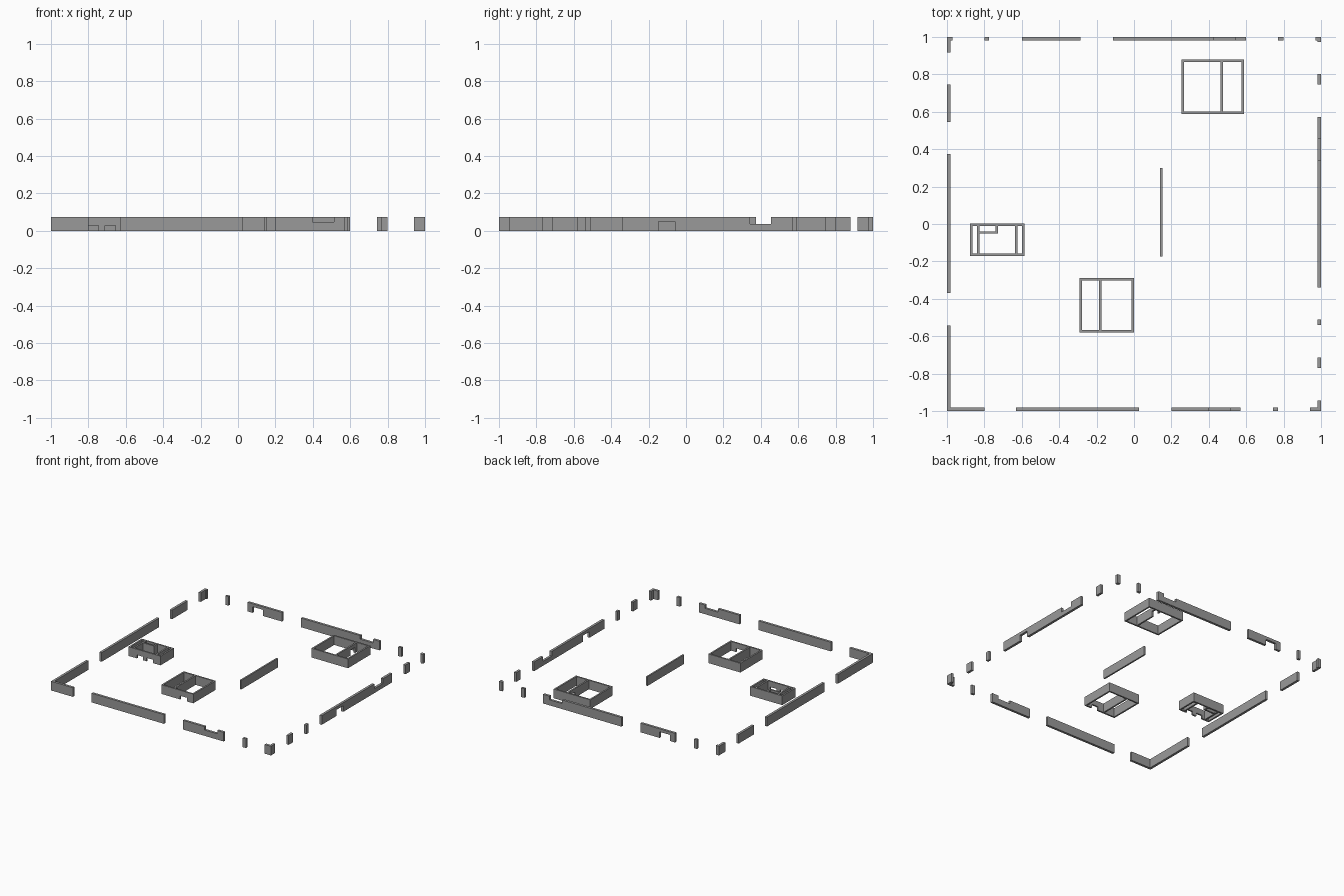
import bpy, bmesh

if "Cube" in bpy.data.objects:
    bpy.data.objects.remove(bpy.data.objects["Cube"])

H = 0.075   # wall height
T = 0.02    # perimeter thickness
t = 0.013   # house wall thickness

stone = bpy.data.materials.new("dark_grey")
stone.diffuse_color = (0.32, 0.32, 0.32, 1)
stone.use_nodes = True
stone.node_tree.nodes["Principled BSDF"].inputs["Base Color"].default_value = stone.diffuse_color


def wall(name, axis, a, b, pos, thick, doors=(), notches=()):
    """Extrude a wall elevation. doors: (from, to, top); notches: (from, to, sill)."""
    prof = [(a, 0)]
    for s, e, z in sorted(doors):
        prof += [(s, 0), (s, z), (e, z), (e, 0)]
    prof += [(b, 0), (b, H)]
    for s, e, z in sorted(notches, reverse=True):
        prof += [(e, H), (e, z), (s, z), (s, H)]
    prof.append((a, H))
    bm = bmesh.new()
    verts = [bm.verts.new((u, pos, z) if axis == 'x' else (pos, u, z)) for u, z in prof]
    face = bm.faces.new(verts)
    ext = bmesh.ops.extrude_face_region(bm, geom=[face])
    off = (0, thick, 0) if axis == 'x' else (thick, 0, 0)
    bmesh.ops.translate(bm, vec=off,
                        verts=[g for g in ext['geom'] if isinstance(g, bmesh.types.BMVert)])
    bmesh.ops.recalc_face_normals(bm, faces=bm.faces)
    me = bpy.data.meshes.new(name)
    bm.to_mesh(me)
    bm.free()
    me.materials.append(stone)
    bpy.context.collection.objects.link(bpy.data.objects.new(name, me))


def run(name, axis, pos, segs, doors=(), notches=()):
    """A broken perimeter wall; openings go to the segment that contains them."""
    for i, (a, b) in enumerate(segs):
        wall(f"{name}_{i + 1}", axis, a, b, pos, T,
             [d for d in doors if a < d[0] < b], [n for n in notches if a < n[0] < b])


def house(name, x0, x1, y0, y1, front_doors=()):
    wall(name + "_front", 'x', x0, x1, y0, t, front_doors)
    wall(name + "_back", 'x', x0, x1, y1 - t, t)
    wall(name + "_left", 'y', y0 + t, y1 - t, x0, t)
    wall(name + "_right", 'y', y0 + t, y1 - t, x1 - t, t)


# Ruined perimeter
run("left_perimeter", 'y', -1, [(-1 + T, -0.543), (-0.37, 0.375), (0.545, 0.745), (0.917, 1 - T)])
run("right_perimeter", 'y', 1 - T,
    [(-1 + T, -0.945), (-0.77, -0.713), (-0.54, -0.51), (-0.34, 0.572), (0.747, 0.803), (0.973, 1 - T)],
    doors=[(-0.147, -0.06, 0.05)], notches=[(0.342, 0.455, 0.036)])
run("front_perimeter", 'x', -1,
    [(-1, -0.80), (-0.63, 0.028), (0.20, 0.57), (0.742, 0.771), (0.942, 1)],
    notches=[(0.397, 0.512, 0.048)])
run("back_perimeter", 'x', 1 - T,
    [(-1, -0.971), (-0.80, -0.774), (-0.60, -0.287), (-0.113, 0.599), (0.77, 0.799), (0.971, 1)],
    doors=[(-0.555, -0.46, 0.05)], notches=[(0.425, 0.542, 0.045)])

# Freestanding wall in the middle
wall("middle_wall", 'y', -0.175, 0.3, 0.139, t)

# North-east house with partition
house("large_house", 0.255, 0.588, 0.588, 0.879)
wall("large_house_partition", 'y', 0.601, 0.866, 0.463, t, [(0.78, 0.84, 0.045)])

# West house with two front doors and inner rooms
house("small_house", -0.877, -0.585, -0.171, 0.003,
      [(-0.80, -0.745, 0.028), (-0.71, -0.655, 0.028)])
wall("small_house_left_partition", 'y', -0.158, -0.01, -0.84, t)
wall("small_house_right_partition", 'y', -0.158, -0.01, -0.637, t)
wall("small_house_closet_front", 'x', -0.827, -0.727, -0.052, t)
wall("small_house_closet_side", 'y', -0.039, -0.01, -0.74, t)

# South house with partition
house("south_house", -0.292, -0.001, -0.579, -0.289, [(-0.12, -0.06, 0.03)])
wall("south_house_partition", 'y', -0.566, -0.302, -0.186, t)
